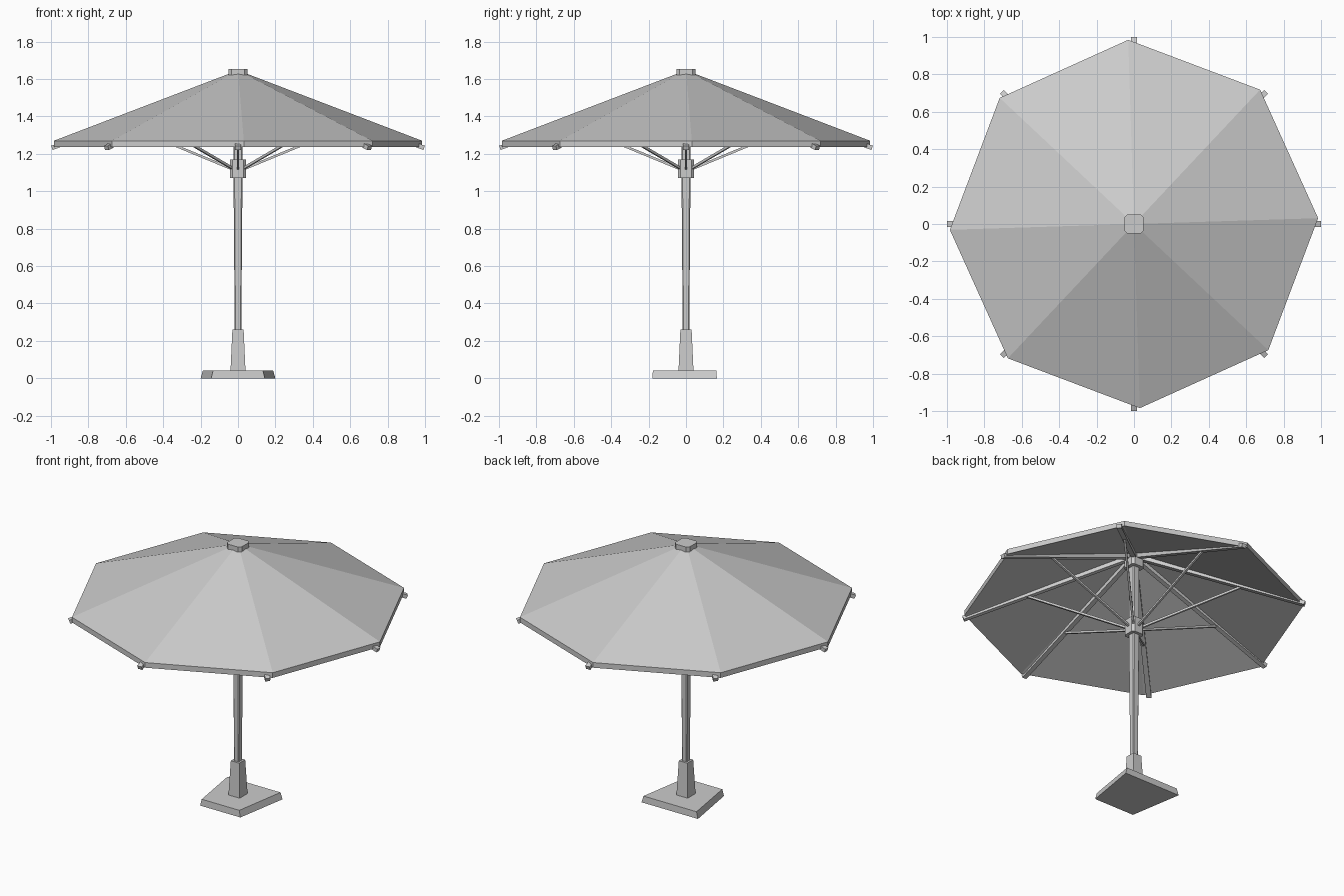
import bpy, bmesh, math
from mathutils import Vector

if "Cube" in bpy.data.objects:
    bpy.data.objects.remove(bpy.data.objects["Cube"])


def loft(name, rings):
    """Closed flat-shaded solid through a stack of equal-length point rings."""
    bm = bmesh.new()
    vs = [[bm.verts.new(p) for p in r] for r in rings]
    n = len(vs[0])
    for a, b in zip(vs, vs[1:]):
        for i in range(n):
            j = (i + 1) % n
            bm.faces.new((a[i], a[j], b[j], b[i]))
    bm.faces.new(vs[0][::-1])
    bm.faces.new(vs[-1])
    bmesh.ops.recalc_face_normals(bm, faces=bm.faces[:])
    me = bpy.data.meshes.new(name)
    bm.to_mesh(me)
    bm.free()
    ob = bpy.data.objects.new(name, me)
    bpy.context.collection.objects.link(ob)
    return ob


def square(h, z):
    return [(-h, -h, z), (h, -h, z), (h, h, z), (-h, h, z)]


def chamfered(h, c, z):
    k = h - c
    return [(k, -h, z), (h, -k, z), (h, k, z), (k, h, z),
            (-k, h, z), (-h, k, z), (-h, -k, z), (-k, -h, z)]


def octagon(r, z, turn):
    return [(r * math.cos(turn + i * math.pi / 4),
             r * math.sin(turn + i * math.pi / 4), z) for i in range(8)]


def bar(name, r0, z0, r1, z1, w, h, ang):
    """Rectangular bar running outwards in the direction ang."""
    out = Vector((math.cos(ang), math.sin(ang), 0))
    side = Vector((-math.sin(ang), math.cos(ang), 0))
    a = out * r0 + Vector((0, 0, z0))
    b = out * r1 + Vector((0, 0, z1))
    up = (b - a).normalized().cross(side)
    ring = lambda p: [p + side * (sx * w / 2) + up * (sy * h / 2)
                      for sx, sy in ((-1, -1), (1, -1), (1, 1), (-1, 1))]
    return loft(name, [ring(a), ring(b)])


# Foot plate: trapezoid, narrower at the front
def plate(front, back, y0, y1, z):
    return [(-front, y0, z), (front, y0, z), (back, y1, z), (-back, y1, z)]


loft("base_plate", [plate(0.143, 0.20, -0.18, 0.165, 0),
                    plate(0.133, 0.188, -0.177, 0.162, 0.042)])

# Socket and pole
loft("pole_socket", [square(0.04, 0.04), square(0.03, 0.26)])
loft("pole", [chamfered(0.017, 0.004, 0.20), chamfered(0.024, 0.006, 1.07),
              chamfered(0.024, 0.006, 1.61)])

# Sliding runner, upper hub and top cap
loft("runner", [chamfered(0.043, 0.013, 1.07), chamfered(0.043, 0.013, 1.17)])
loft("upper_hub", [chamfered(0.045, 0.013, 1.52), chamfered(0.045, 0.013, 1.61)])
loft("top_cap", [chamfered(0.052, 0.017, 1.622), chamfered(0.052, 0.017, 1.655)])

# Canopy: thin eight-sided shell with a short vertical edge
t = math.radians(1.8)
loft("canopy", [octagon(0.03, 1.605, t), octagon(0.985, 1.237, t),
                octagon(0.985, 1.27, t), octagon(0.03, 1.635, t)])

# Eight ribs and struts
for i in range(8):
    a = i * math.pi / 4
    bar(f"rib_{i + 1}", 0.03, 1.588, 0.995, 1.232, 0.03, 0.024, a)
    bar(f"strut_{i + 1}", 0.03, 1.118, 0.62, 1.362, 0.013, 0.013, a)
